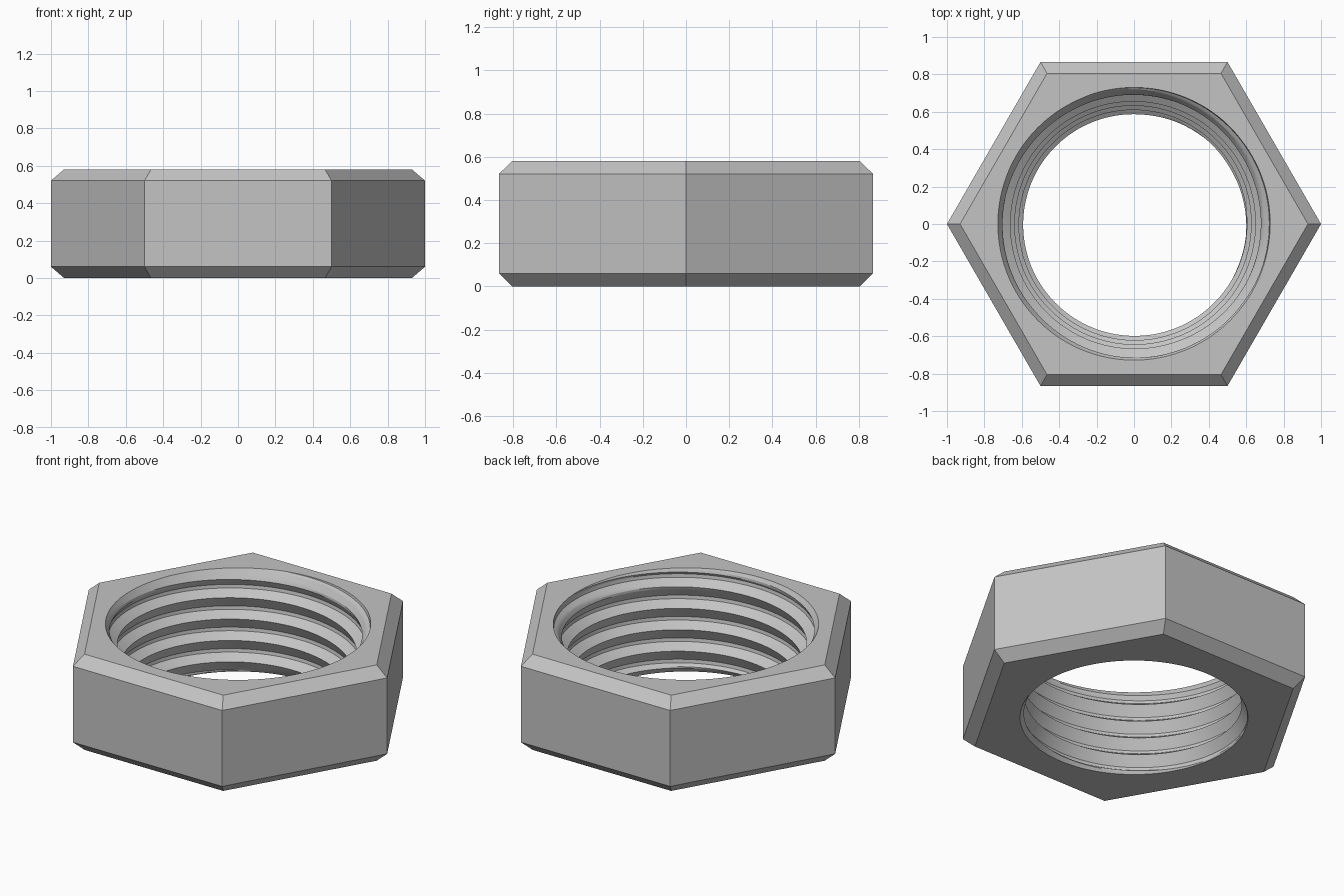
import bpy, bmesh
from math import cos, sin, pi, radians

if "Cube" in bpy.data.objects:
    bpy.data.objects.remove(bpy.data.objects["Cube"])

HEIGHT, CHAMFER = 0.58, 0.06      # nut height, outer chamfer height
PITCH, DEPTH = 0.119, 0.045       # thread pitch and depth
UPPER, ROOT = 0.035, 0.02         # heights of the upward flank and the root flat
COLUMNS, STEPS = 144, 5           # divisions around, and along each flank


def groove(t):
    """Thread depth at height t above a crest."""
    if t < UPPER:
        return DEPTH * t / UPPER
    if t < UPPER + ROOT:
        return DEPTH
    return DEPTH * (PITCH - t) / (PITCH - UPPER - ROOT)


def bore_radius(z, t):
    """Tapered thread, opened out by a countersink at each end."""
    thread = 0.575 + 0.19 * z + groove(t)
    return max(thread, 0.728 - 0.64 * (HEIGHT - z), 0.626 - 0.64 * z)


def hexagon(angle):
    """Distance from centre to the side of a unit hexagon."""
    return cos(pi / 6) / cos(angle % (pi / 3) - pi / 6)


# Heights of the rows within one pitch, with exact rows at crest and root
marks = [0, UPPER, UPPER + ROOT, PITCH]
rows = [a + (b - a) * i / STEPS for a, b in zip(marks, marks[1:]) for i in range(STEPS)]


def section(angle):
    """Closed cross-section of the nut at one angle."""
    lead = PITCH * (angle / (2 * pi) - 0.25) + 0.42
    points = []
    for turn in range(-6, 4):
        for t in rows:
            z = min(max(lead + turn * PITCH + t, 0), HEIGHT)
            points.append((bore_radius(z, (z - lead) % PITCH), z))
    side = hexagon(angle)
    outer = [(0.93, HEIGHT), (1, HEIGHT - CHAMFER), (1, CHAMFER), (0.93, 0)]
    return points + [(r * side, z) for r, z in outer]


# Sweep the section around the axis
bm = bmesh.new()
loops = []
for i in range(COLUMNS + 1):
    a = 2 * pi * i / COLUMNS
    loops.append([bm.verts.new((r * cos(a), r * sin(a), z)) for r, z in section(a)])
for left, right in zip(loops, loops[1:]):
    for j in range(len(left)):
        bm.faces.new((left[j - 1], left[j], right[j], right[j - 1]))
bmesh.ops.remove_doubles(bm, verts=bm.verts, dist=0.0001)
bmesh.ops.recalc_face_normals(bm, faces=bm.faces)

mesh = bpy.data.meshes.new("hex_nut")
bm.to_mesh(mesh)
bm.free()
nut = bpy.data.objects.new("hex_nut", mesh)
bpy.context.collection.objects.link(nut)

# Plain steel grey
steel = bpy.data.materials.new("steel_grey")
steel.use_nodes = True
grey = (0.55, 0.55, 0.55, 1)
steel.diffuse_color = grey
steel.node_tree.nodes["Principled BSDF"].inputs["Base Color"].default_value = grey
mesh.materials.append(steel)

bpy.ops.object.select_all(action="DESELECT")
nut.select_set(True)
bpy.context.view_layer.objects.active = nut
bpy.ops.object.shade_smooth_by_angle(angle=radians(20))
